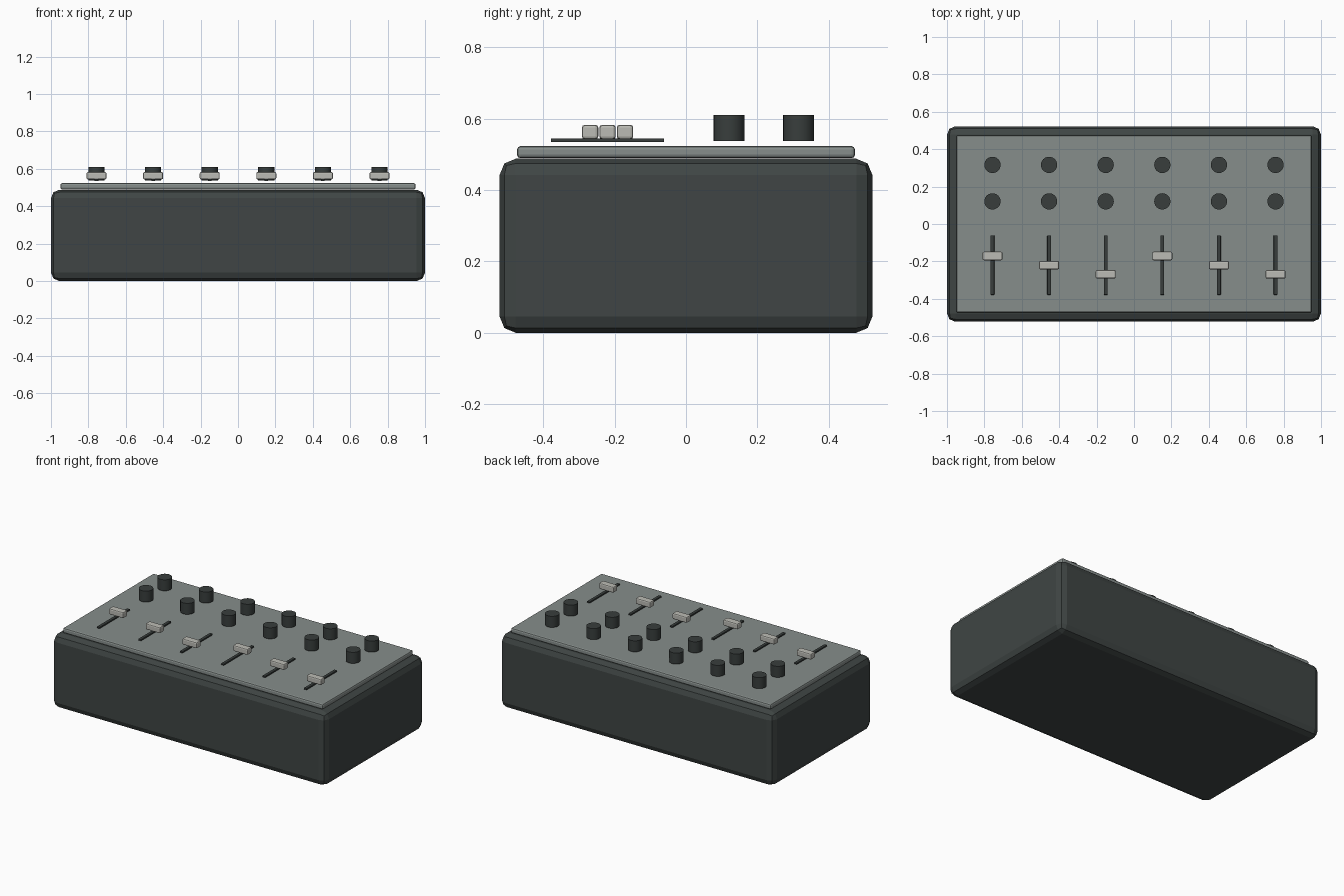
import bpy

if "Cube" in bpy.data.objects:
    bpy.data.objects.remove(bpy.data.objects["Cube"])


def material(name, rgb):
    m = bpy.data.materials.new(name)
    m.diffuse_color = (*rgb, 1)
    m.use_nodes = True
    m.node_tree.nodes["Principled BSDF"].inputs["Base Color"].default_value = m.diffuse_color
    return m


DARK = material("dark_case", (0.05, 0.06, 0.058))
GREY = material("panel_grey", (0.24, 0.27, 0.26))
BLACK = material("control_black", (0.04, 0.048, 0.046))
LIGHT = material("cap_light", (0.5, 0.5, 0.46))


def box(name, centre, size, bevel, mat):
    bpy.ops.mesh.primitive_cube_add(size=1, location=centre)
    o = bpy.context.object
    o.name = name
    o.scale = size
    bpy.ops.object.transform_apply(location=False, rotation=False, scale=True)
    b = o.modifiers.new("bevel", 'BEVEL')
    b.width = bevel
    b.segments = 2
    o.data.materials.append(mat)
    return o


def knob(name, x, y):
    bpy.ops.mesh.primitive_cylinder_add(vertices=24, radius=0.0435, depth=0.073,
                                        location=(x, y, 0.5745))
    o = bpy.context.object
    o.name = name
    o.data.materials.append(BLACK)
    bpy.ops.object.shade_smooth_by_angle()


# Case and raised control panel
box("case", (0, 0, 0.244), (2, 1.045, 0.488), 0.045, DARK)
box("control_panel", (0, 0, 0.5065), (1.9, 0.948, 0.034), 0.01, GREY)

# Six channels: two knobs, a fader slot and a fader cap each
for i in range(6):
    x = (i - 2.5) * 0.3027
    for j, y in enumerate((0.121, 0.316)):
        knob(f"knob_{i}_{j}", x, y)
    box(f"fader_slot_{i}", (x, -0.22, 0.54), (0.02, 0.317, 0.01), 0.002, BLACK)
    cap_y = -0.171 - 0.049 * (i % 3)
    box(f"fader_cap_{i}", (x, cap_y, 0.563), (0.107, 0.046, 0.04), 0.008, LIGHT)
